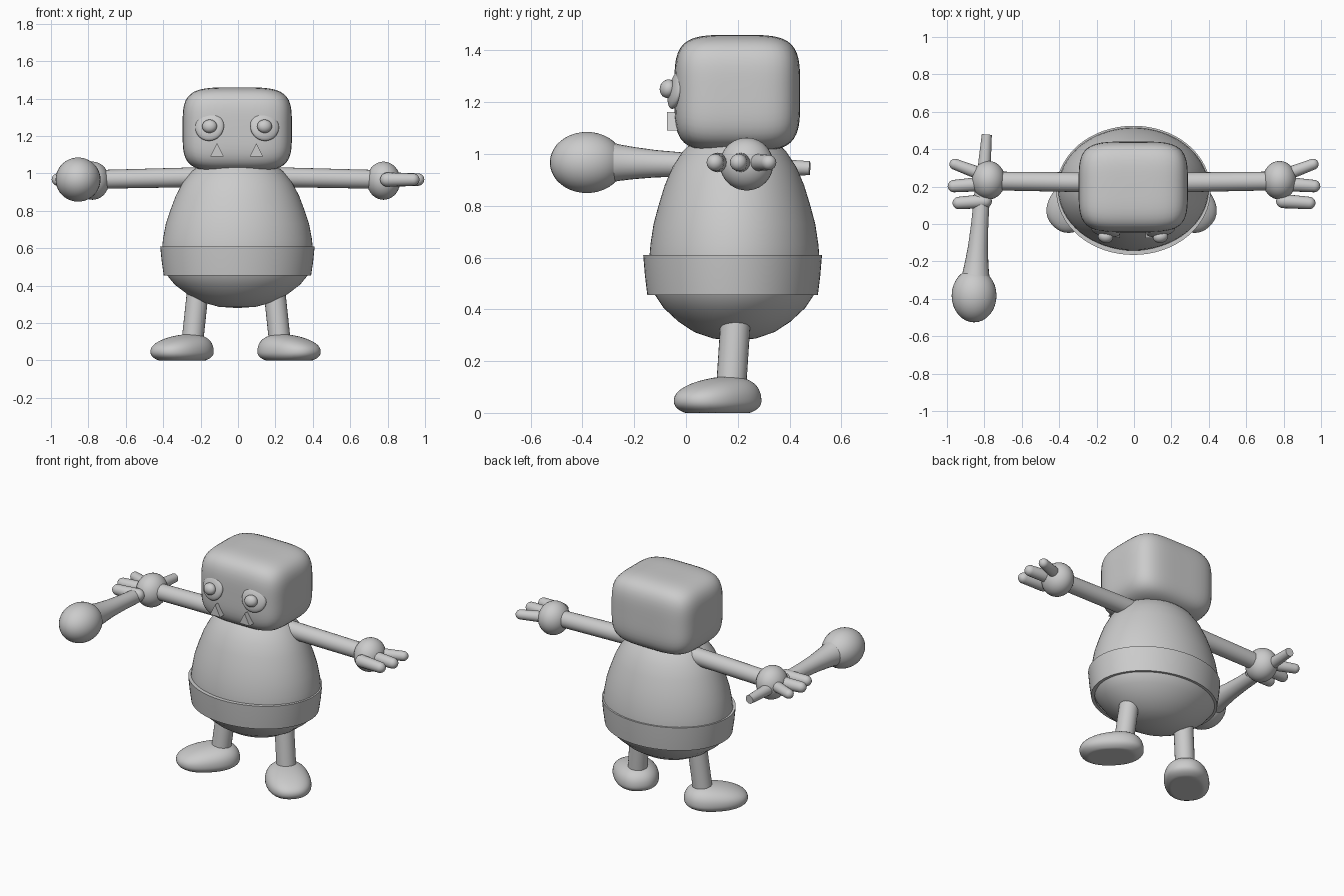
import bpy, bmesh
from math import sin, cos, pi, radians
from mathutils import Vector, Matrix, Euler

if "Cube" in bpy.data.objects:
    bpy.data.objects.remove(bpy.data.objects["Cube"])


def finish(name, bm, matrix=None, angle=40):
    bmesh.ops.remove_doubles(bm, verts=bm.verts, dist=1e-5)
    bmesh.ops.recalc_face_normals(bm, faces=bm.faces)
    mesh = bpy.data.meshes.new(name)
    bm.to_mesh(mesh)
    bm.free()
    ob = bpy.data.objects.new(name, mesh)
    bpy.context.collection.objects.link(ob)
    if matrix:
        ob.matrix_world = matrix
    bpy.ops.object.select_all(action='DESELECT')
    bpy.context.view_layer.objects.active = ob
    ob.select_set(True)
    bpy.ops.object.shade_smooth_by_angle(angle=radians(angle))
    return ob


def lathe(name, profile, matrix=None, segs=48, closed=False):
    """Revolve (radius, z) points about local z."""
    bm = bmesh.new()
    rings = [[bm.verts.new((r * cos(2 * pi * i / segs), r * sin(2 * pi * i / segs), z))
              for i in range(segs)] if r > 1e-6 else [bm.verts.new((0, 0, z))] * segs
             for r, z in profile]
    pairs = list(zip(rings, rings[1:])) + ([(rings[-1], rings[0])] if closed else [])
    for a, b in pairs:
        for i in range(segs):
            j = (i + 1) % segs
            bm.faces.new(list(dict.fromkeys((a[i], a[j], b[j], b[i]))))
    return finish(name, bm, matrix)


def rod(name, p0, p1, radii, rounded=False, segs=24):
    """Rod from p0 to p1; radii = [(fraction, radius), ...], optional round ends."""
    p0, p1 = Vector(p0), Vector(p1)
    d = p1 - p0
    L = d.length
    prof = [(r, t * L) for t, r in radii]
    if rounded:
        (ra, za), (rb, zb) = prof[0], prof[-1]
        a = [(ra * sin(k * pi / 12), za + ra * (1 - cos(k * pi / 12))) for k in range(6)]
        b = [(rb * cos(k * pi / 12), zb - rb + rb * sin(k * pi / 12)) for k in range(1, 6)]
        prof = a + [(ra, za + ra)] + prof[1:-1] + [(rb, zb - rb)] + b + [(0, zb)]
    else:
        prof = [(0, prof[0][1])] + prof + [(0, prof[-1][1])]
    m = Matrix.Translation(p0) @ d.to_track_quat('Z', 'Y').to_matrix().to_4x4()
    return lathe(name, prof, m, segs)


def ball(name, loc, radii, rot=(0, 0, 0), u=32, v=20):
    bm = bmesh.new()
    bmesh.ops.create_uvsphere(bm, u_segments=u, v_segments=v, radius=1)
    bmesh.ops.scale(bm, verts=bm.verts, vec=radii)
    return finish(name, bm, Matrix.Translation(loc) @ Euler(rot).to_matrix().to_4x4(), 60)


def rounded_block(bm, n, size, cuts=14):
    """Cube grid projected onto a superellipsoid with exponent n."""
    bmesh.ops.create_cube(bm, size=2)
    bmesh.ops.subdivide_edges(bm, edges=bm.edges[:], cuts=cuts, use_grid_fill=True)
    for v in bm.verts:
        v.co /= sum(abs(c) ** n for c in v.co) ** (1 / n)
        v.co = Vector(c * s for c, s in zip(v.co, size))


# Egg-shaped body
egg = [(0, .28), (.10, .287), (.19, .312), (.265, .352), (.335, .405), (.38, .46), (.40, .52),
       (.405, .58), (.398, .65), (.383, .73), (.36, .80), (.33, .88), (.293, .95), (.245, 1.01),
       (.18, 1.06), (.10, 1.09), (0, 1.10)]
lathe("body", egg, Matrix.Translation((-.003, .187, 0)) @ Matrix.Diagonal((1, .815, 1, 1)), 64)

# Belt band round the waist
belt = [(.372, .455), (.394, .455), (.405, .53), (.413, .61), (.385, .61), (.385, .53)]
lathe("belt", belt, Matrix.Translation((-.003, .18, 0)) @ Matrix.Diagonal((1, .836, 1, 1)), 64, True)

# Head
bm = bmesh.new()
rounded_block(bm, 4.2, (.292, .243, .225))
finish("head", bm, Matrix.Translation((-.004, .198, 1.235)), 60)

# Held club: handle and knob
rod("club_handle", (-.787, .478, .945), (-.85, -.32, .968),
    [(0, .027), (.2, .034), (.4, .042), (.6, .046), (.75, .053), (.85, .062), (.92, .07), (1, .085)])
ball("club_knob", (-.855, -.383, .967), (.12, .143, .118))

for s, side in ((-1, "left"), (1, "right")):
    # Eye disc and pupil, tilted to follow the face
    ex = -.005 + s * .147
    tilt = (radians(-14), 0, s * radians(11))
    ball(f"{side}_eye", (ex, -.037, 1.25), (.078, .026, .078), tilt)
    ball(f"{side}_pupil", (ex, -.07, 1.252), (.04, .031, .036), tilt, 24, 14)

    # Triangular tooth
    tx = -.007 + s * .105
    bm = bmesh.new()
    tri = [bm.verts.new((tx + x, -.074, z)) for x, z in ((-.036, 1.09), (.036, 1.09), (0, 1.162))]
    face = bm.faces.new(tri)
    out = bmesh.ops.extrude_face_region(bm, geom=[face])
    bmesh.ops.translate(bm, vec=(0, .08, 0),
                        verts=[g for g in out["geom"] if isinstance(g, bmesh.types.BMVert)])
    bm.normal_update()
    if face not in bm.faces:
        bm.faces.new(tri)
    finish(f"{side}_tooth", bm, None, 20)

    # Arm and round palm
    rod(f"{side}_arm", (s * .2, .222, .98), (s * .75, .23, .968), [(0, .053), (1, .05)])
    ball(f"{side}_palm", (s * .778, .234, .961), (.09, .103, .102))

    # Three fingers
    fingers = [((.80, .26), (.985, .33), .032), ((.80, .215), (.996, .20), .036),
               ((.76, .125), (.97, .11), .036)]
    for i, (a, b, r) in enumerate(fingers):
        rod(f"{side}_finger_{i + 1}", (s * a[0], a[1], .967), (s * b[0], b[1], .967),
            [(0, r * 1.05), (1, r * .92)], True, 16)

    # Leg
    rod(f"{side}_leg", (-.01 + s * .204, .193, .38), (-.01 + s * .238, .172, .06),
        [(0, .058), (1, .058)])

    # Flat-soled foot turned outward, lower toward the toe
    bm = bmesh.new()
    rounded_block(bm, 2.3, (.132, .188, 1), 12)
    for v in bm.verts:
        t = v.co.y / .188
        h = .09 * (1 + .28 * t) if v.co.z > 0 else .062
        v.co.z = max(v.co.z * h, -.046) + .046
    bm.normal_update()
    finish(f"{side}_foot", bm, Matrix.Translation((-.013 + s * .286, .122, 0))
           @ Matrix.Rotation(s * radians(45), 4, 'Z'), 50)
